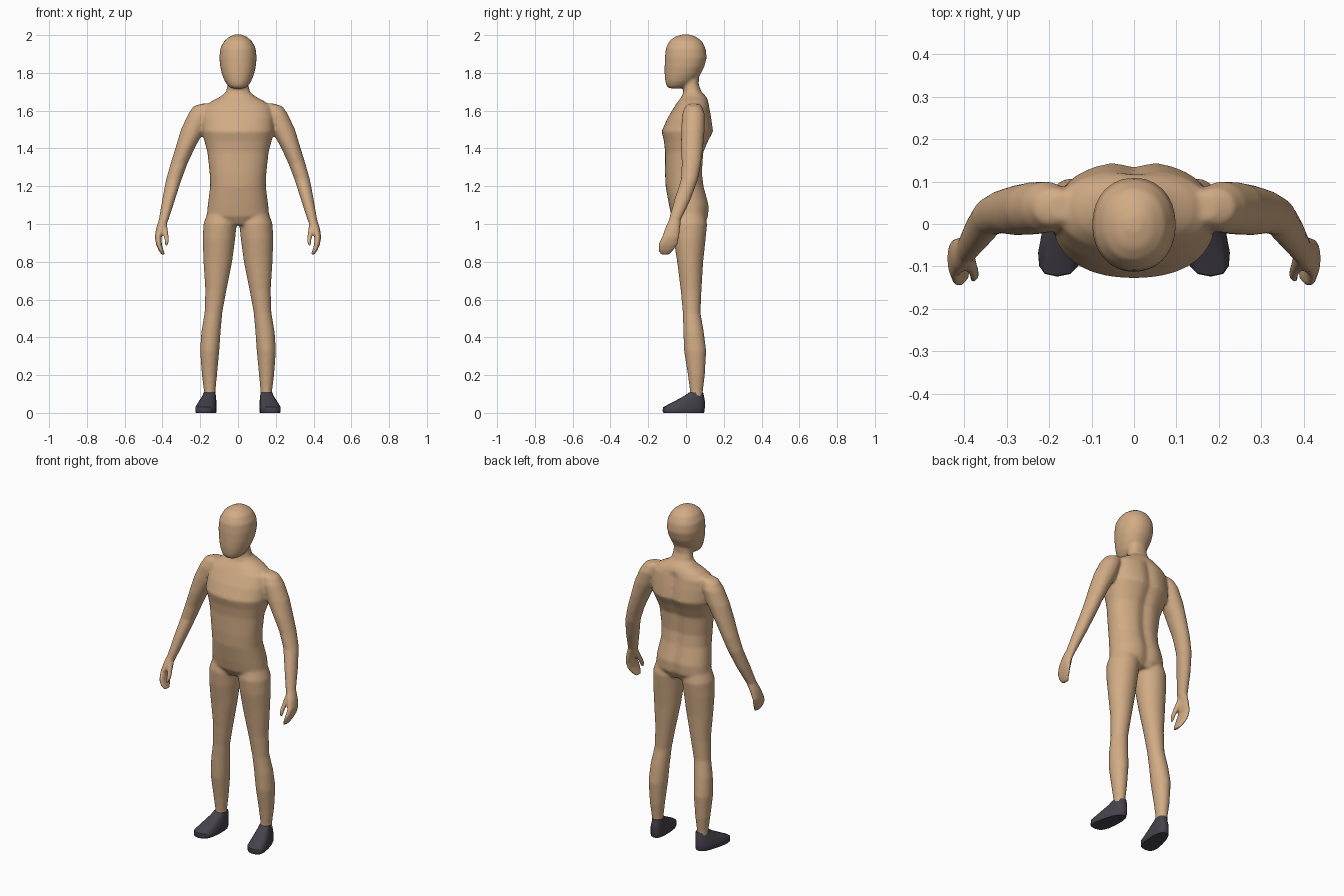
import bpy, bmesh, math


def material(name, rgb):
    m = bpy.data.materials.new(name)
    m.diffuse_color = (*rgb, 1)
    return m


skin = material("skin tan", (0.64, 0.41, 0.235))
shoe_grey = material("shoe dark grey", (0.062, 0.055, 0.072))


def loft(bm, rings, side=1, n=28, power=2.0, shape=None):
    """Closed skin through horizontal rings (z, x, y, half width, half depth)."""
    loops = []
    for z, xc, yc, rx, ry in rings:
        loop = []
        for i in range(n):
            a = 2 * math.pi * i / n
            c, s = math.cos(a), math.sin(a)
            x = xc + rx * math.copysign(abs(c) ** (2 / power), c)
            y = yc + ry * math.copysign(abs(s) ** (2 / power), s)
            if shape:
                x, y = shape(x, y, z, xc)
            loop.append(bm.verts.new((side * x, y, z)))
        loops.append(loop)
    faces = [bm.faces.new(loops[0]), bm.faces.new(loops[-1])]
    for a, b in zip(loops, loops[1:]):
        for i in range(n):
            j = (i + 1) % n
            faces.append(bm.faces.new((a[i], a[j], b[j], b[i])))
    bmesh.ops.recalc_face_normals(bm, faces=faces)


def finish(bm, name, mat):
    me = bpy.data.meshes.new(name)
    bm.to_mesh(me)
    bm.free()
    me.materials.append(mat)
    me.shade_smooth()
    ob = bpy.data.objects.new(name, me)
    bpy.context.collection.objects.link(ob)
    return ob


def front_back(rows):
    """Rows (z, front y, back y, half width) to centred rings."""
    return [(z, 0, (f + b) / 2, w, (b - f) / 2) for z, f, b, w in rows]


# profiles
head = front_back([
    (2.003, -.02, .02, .018), (1.992, -.058, .052, .045), (1.97, -.087, .083, .073),
    (1.93, -.107, .104, .094), (1.88, -.112, .110, .099), (1.83, -.113, .096, .094),
    (1.79, -.113, .075, .084), (1.755, -.110, .045, .070), (1.73, -.103, .01, .052),
    (1.718, -.09, -.03, .034)])
torso = front_back([
    (1.81, -.01, .07, .05), (1.74, -.012, .067, .055), (1.70, -.015, .082, .063),
    (1.675, -.022, .106, .092), (1.65, -.042, .118, .14), (1.62, -.062, .127, .18),
    (1.56, -.098, .138, .19), (1.49, -.129, .148, .192), (1.44, -.117, .122, .178),
    (1.38, -.11, .096, .162), (1.27, -.111, .089, .15), (1.20, -.108, .098, .147),
    (1.10, -.09, .124, .16), (1.04, -.077, .122, .165), (.995, -.05, .1, .09)])
leg = [
    (1.08, .085, .02, .07, .075), (1.0, .095, .02, .088, .092), (.92, .101, .019, .086, .085),
    (.8, .107, .022, .076, .069), (.65, .117, .027, .056, .055), (.53, .13, .03, .047, .047),
    (.43, .143, .04, .051, .054), (.33, .15, .048, .051, .059), (.2, .151, .055, .04, .045),
    (.12, .15, .055, .031, .035), (.06, .15, .055, .03, .033)]
arm = [
    (1.637, .165, .04, .03, .03), (1.622, .187, .04, .05, .045), (1.58, .205, .04, .06, .06),
    (1.5, .238, .037, .064, .062), (1.41, .277, .032, .052, .059), (1.32, .312, .029, .045, .051),
    (1.235, .34, .018, .041, .045), (1.13, .367, -.018, .034, .043), (1.02, .394, -.06, .026, .032),
    (.98, .410, -.07, .023, .04), (.93, .423, -.082, .018, .047), (.89, .418, -.097, .015, .052),
    (.86, .407, -.107, .013, .042), (.838, .395, -.11, .01, .024)]
thumb = [(1.0, .394, -.075, .018, .022), (.95, .382, -.1, .014, .018),
         (.91, .376, -.12, .012, .015), (.885, .381, -.13, .009, .01)]
shoe = [(0, .155, -.013, .047, .107), (.008, .155, -.013, .05, .111), (.03, .155, -.011, .05, .111),
        (.06, .153, .018, .045, .082), (.09, .15, .043, .037, .052), (.107, .15, .053, .034, .038)]


def spine_groove(x, y, z, xc):
    if y > .04 and z < 1.64:
        y -= .014 * math.exp(-(x / .03) ** 2)
    return x, y


def splay(x, y, z, xc):
    # toes turned out and wider than the heel
    return xc + (x - xc) * (1 - 2 * y) - .15 * (y - .05), y


# body: all skin parts fused into one smooth surface
bm = bmesh.new()
loft(bm, head, power=2.15)
loft(bm, torso, n=48, power=2.25, shape=spine_groove)
for side in (-1, 1):
    loft(bm, leg, side)
    loft(bm, arm, side)
    loft(bm, thumb, side, n=14)
body = finish(bm, "body", skin)
fuse = body.modifiers.new("fuse", 'REMESH')
fuse.mode = 'VOXEL'
fuse.voxel_size = 0.0075
fuse.use_smooth_shade = True
soft = body.modifiers.new("soften", 'SMOOTH')
soft.factor = 0.5
soft.iterations = 7

# shoes
for side, label in ((-1, "right"), (1, "left")):
    bm = bmesh.new()
    loft(bm, shoe, side, n=16, power=2.7, shape=splay)
    ob = finish(bm, label + "_shoe", shoe_grey)
    bpy.context.view_layer.objects.active = ob
    ob.select_set(True)
    bpy.ops.object.shade_smooth_by_angle(angle=math.radians(45))
    ob.select_set(False)
